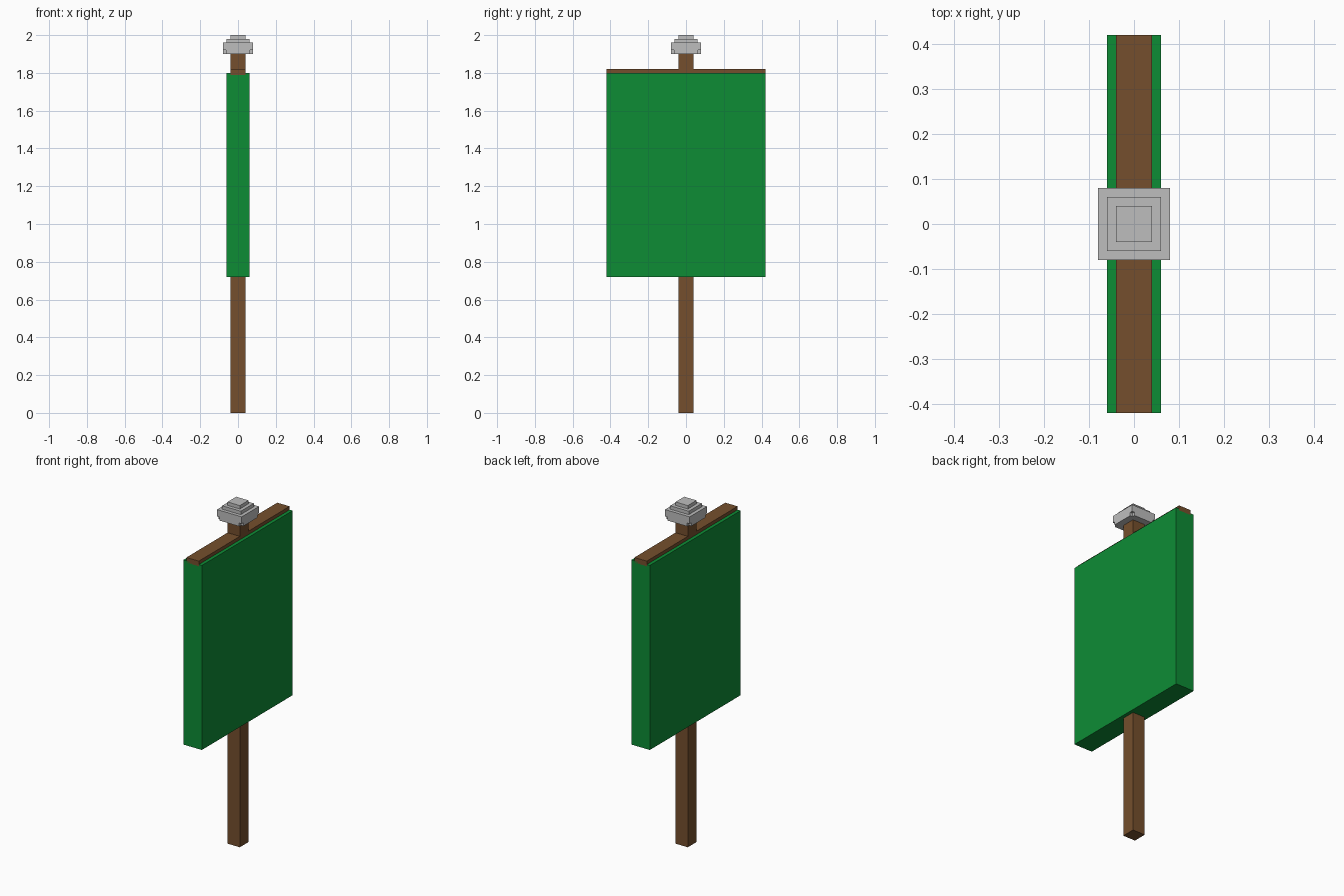
import bpy
import bmesh

cube = bpy.data.objects.get("Cube")
if cube:
    bpy.data.objects.remove(cube, do_unlink=True)


def material(name, rgb):
    mat = bpy.data.materials.new(name)
    mat.use_nodes = True
    mat.diffuse_color = (*rgb, 1)
    mat.node_tree.nodes["Principled BSDF"].inputs["Base Color"].default_value = (*rgb, 1)
    return mat


wood = material("brown wood", (0.178, 0.078, 0.026))
cloth = material("green cloth", (0.004, 0.262, 0.036))
metal = material("grey metal", (0.515, 0.515, 0.515))


def prism(name, outline, bottom, top, mat):
    """Extrude a flat outline from one height to another."""
    bm = bmesh.new()
    base = bm.faces.new([bm.verts.new((x, y, bottom)) for x, y in outline])
    lifted = bmesh.ops.extrude_face_region(bm, geom=[base], use_keep_orig=True)["geom"]
    bmesh.ops.translate(bm, vec=(0, 0, top - bottom),
                        verts=[v for v in lifted if isinstance(v, bmesh.types.BMVert)])
    bmesh.ops.recalc_face_normals(bm, faces=bm.faces)
    mesh = bpy.data.meshes.new(name)
    bm.to_mesh(mesh)
    bm.free()
    mesh.materials.append(mat)
    obj = bpy.data.objects.new(name, mesh)
    bpy.context.collection.objects.link(obj)
    return obj


def box(name, half_x, half_y, bottom, top, mat):
    outline = [(-half_x, -half_y), (half_x, -half_y), (half_x, half_y), (-half_x, half_y)]
    return prism(name, outline, bottom, top, mat)


# Pole, crossbar and hanging banner
box("pole", 0.04, 0.04, 0, 1.91, wood)
box("crossbar", 0.04, 0.42, 1.79, 1.82, wood)
box("banner", 0.06, 0.42, 0.72, 1.80, cloth)

# Stepped finial, with notched lower corners
a, b = 0.08, 0.064
corner = [(a, b), (b, b), (b, a)]
notched = []
for turn in range(4):
    notched += corner
    corner = [(-y, x) for x, y in corner]
prism("finial_base", notched, 1.90, 1.92, metal)
for name, half, bottom, top in [("finial_body", 0.08, 1.92, 1.96),
                                ("finial_step", 0.06, 1.96, 1.98),
                                ("finial_tip", 0.04, 1.98, 2.00)]:
    box(name, half, half, bottom, top, metal)
